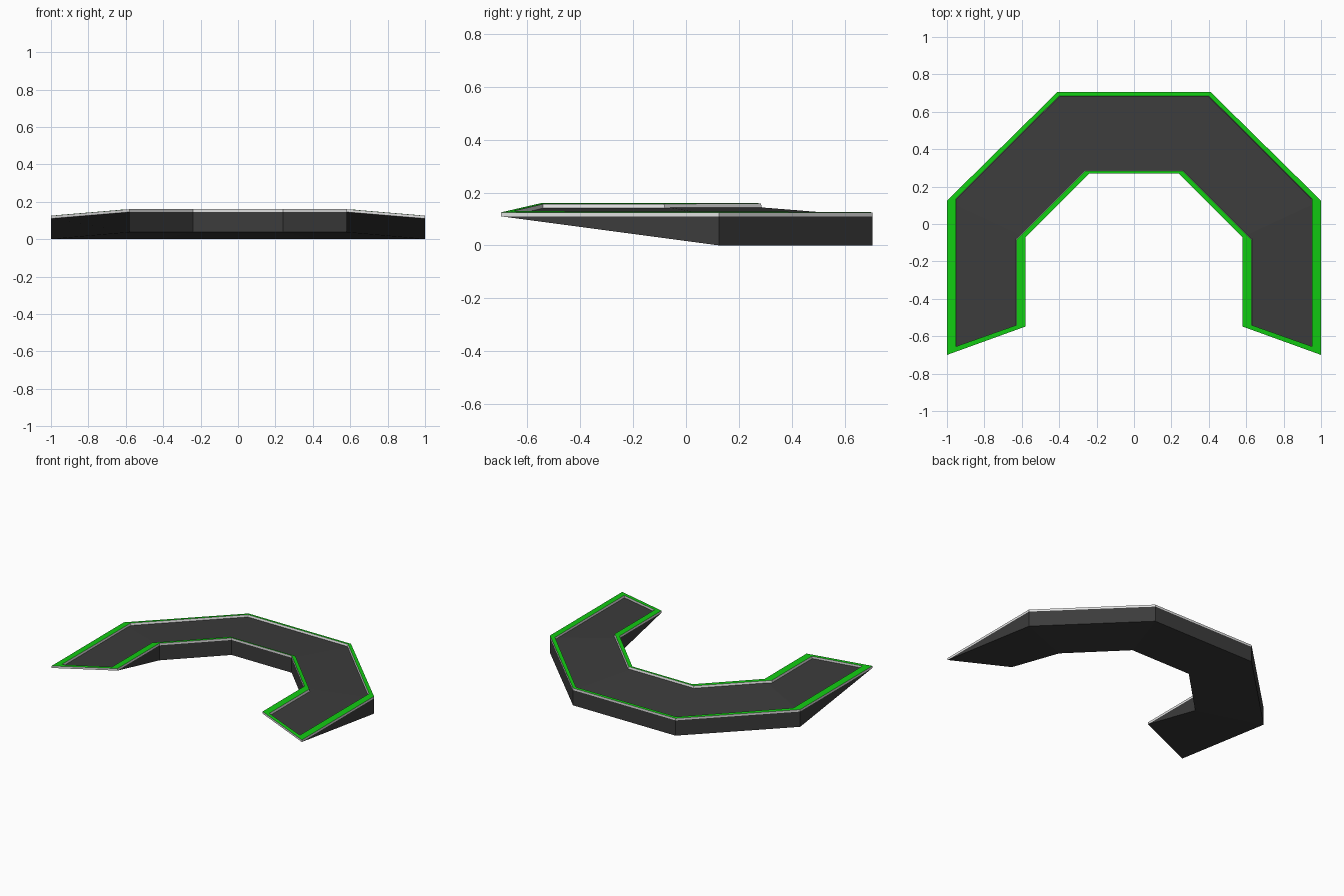
import bpy
import bmesh
from mathutils import Vector

if "Cube" in bpy.data.objects:
    bpy.data.objects.remove(bpy.data.objects["Cube"], do_unlink=True)


def material(name, colour):
    mat = bpy.data.materials.new(name)
    mat.use_nodes = True
    mat.diffuse_color = (*colour, 1)
    mat.node_tree.nodes["Principled BSDF"].inputs["Base Color"].default_value = (*colour, 1)
    return mat


dark = material("dark grey", (0.045, 0.045, 0.045))
white = material("off white", (0.75, 0.75, 0.75))
green = material("bright green", (0.006, 0.6, 0.006))

DECK_OUT, DECK_IN, LIP = 0.11, 0.145, 0.015


def mirrored(points):
    """Half path from the left tip to the back, continued to the right tip."""
    return points + [(-x, y) for x, y in reversed(points)]


# Plan outlines: tip, shoulder, back corner
outer = mirrored([(1, -0.7), (1, 0.125), (0.41, 0.705)])
inner = mirrored([(0.58, -0.548), (0.58, -0.07), (0.24, 0.27)])
panel_outer = mirrored([(0.953, -0.655), (0.953, 0.135), (0.4, 0.685)])
panel_inner = mirrored([(0.628, -0.54), (0.628, -0.083), (0.26, 0.283)])
base_out = [DECK_OUT, 0, 0, 0, 0, DECK_OUT]
base_in = [DECK_IN, 0.037, 0.037, 0.037, 0.037, DECK_IN]


def finish(name, bm, mats):
    bmesh.ops.remove_doubles(bm, verts=bm.verts, dist=0.0001)
    bmesh.ops.recalc_face_normals(bm, faces=bm.faces)
    mesh = bpy.data.meshes.new(name)
    bm.to_mesh(mesh)
    bm.free()
    for mat in mats:
        mesh.materials.append(mat)
    obj = bpy.data.objects.new(name, mesh)
    bpy.context.collection.objects.link(obj)
    return obj


def add_face(bm, points, index=0):
    unique = []
    for p in points:
        if all((p - q).length > 0.0001 for q in unique):
            unique.append(p)
    if len(unique) > 2:
        bm.faces.new([bm.verts.new(p) for p in unique]).material_index = index


# Body: wedge-tipped arch swept through four-cornered sections
sections = []
for o, i, zo, zi in zip(outer, inner, base_out, base_in):
    sections.append([Vector((*o, DECK_OUT)), Vector((*i, DECK_IN)),
                     Vector((*i, zi)), Vector((*o, zo))])
bm = bmesh.new()
for a, b in zip(sections, sections[1:]):
    for k in range(4):
        n = (k + 1) % 4
        add_face(bm, [a[k], a[n], b[n], b[k]])
finish("arch_body", bm, [dark])


# Rim: raised border following the sloping deck
def on_deck(p, o, i, lift):
    p, o, i = Vector(p), Vector(o), Vector(i)
    t = (p - o).dot(i - o) / (i - o).length_squared
    return Vector((*p, DECK_OUT + (DECK_IN - DECK_OUT) * t + lift))


def closed_loop(side_a, side_b, lift):
    a = [on_deck(p, o, i, lift) for p, o, i in zip(side_a, outer, inner)]
    b = [on_deck(p, o, i, lift) for p, o, i in zip(side_b, outer, inner)]
    return a + b[::-1]


foot_outer = [Vector(a).lerp(Vector(b), 0.012) for a, b in zip(panel_outer, panel_inner)]
foot_inner = [Vector(b).lerp(Vector(a), 0.012) for a, b in zip(panel_outer, panel_inner)]
loops = [closed_loop(outer, inner, 0),
         closed_loop(outer, inner, LIP),
         closed_loop(panel_outer, panel_inner, LIP),
         closed_loop(foot_outer, foot_inner, -0.003),
         ]
bm = bmesh.new()
count = len(loops[0])
for k in range(count):
    n = (k + 1) % count
    for low, high, index in zip(loops, loops[1:], (0, 1, 0)):
        add_face(bm, [low[k], low[n], high[n], high[k]], index)
finish("raised_rim", bm, [white, green])
